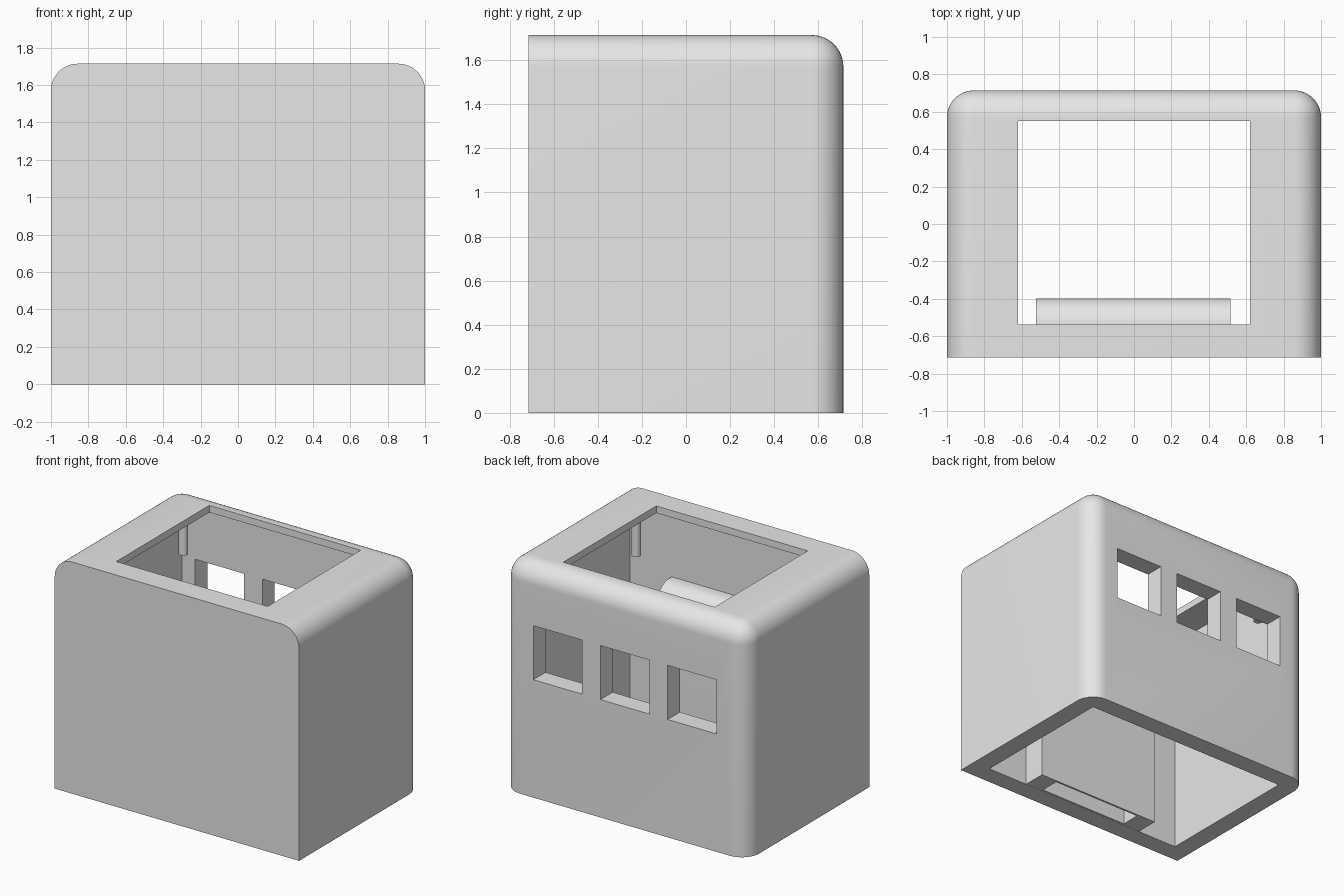
import bpy, bmesh
from mathutils import Matrix, Vector

cube = bpy.data.objects.get("Cube")
if cube:
    bpy.data.objects.remove(cube, do_unlink=True)

W, D, H = 1.0, 0.714, 1.714      # half width, half depth, height
WALL = 0.143
CEILING = 1.662

grey = bpy.data.materials.new("light grey")
grey.use_nodes = True
grey.diffuse_color = (0.8, 0.8, 0.8, 1)
grey.node_tree.nodes["Principled BSDF"].inputs["Base Color"].default_value = (0.8, 0.8, 0.8, 1)


def make_object(name, bm):
    bmesh.ops.recalc_face_normals(bm, faces=bm.faces)
    mesh = bpy.data.meshes.new(name)
    bm.to_mesh(mesh)
    bm.free()
    mesh.materials.append(grey)
    obj = bpy.data.objects.new(name, mesh)
    bpy.context.collection.objects.link(obj)
    return obj


def box(name, lo, hi, radius=0, rounded=None):
    """Box between two corners; edges chosen by the rounded(midpoint) rule get a fillet."""
    lo, hi = Vector(lo), Vector(hi)
    bm = bmesh.new()
    bmesh.ops.create_cube(bm, size=1)
    for v in bm.verts:
        v.co = Vector([lo[i] if v.co[i] < 0 else hi[i] for i in range(3)])
    if rounded:
        mid = (lo + hi) / 2
        edges = []
        for e in bm.edges:
            m = (e.verts[0].co + e.verts[1].co) / 2 - mid
            if rounded([0 if abs(c) < 1e-4 else (1 if c > 0 else -1) for c in m]):
                edges.append(e)
        bmesh.ops.bevel(bm, geom=edges, offset=radius, segments=12,
                        profile=0.5, affect='EDGES', clamp_overlap=False)
    return make_object(name, bm)


def activate(obj):
    bpy.ops.object.select_all(action='DESELECT')
    obj.select_set(True)
    bpy.context.view_layer.objects.active = obj


def cut(target, lo, hi):
    cutter = box("cutter", lo, hi)
    cutter.hide_render = True
    mod = target.modifiers.new("cut", 'BOOLEAN')
    mod.operation = 'DIFFERENCE'
    mod.solver = 'EXACT'
    mod.object = cutter
    activate(target)
    bpy.ops.object.modifier_apply(modifier=mod.name)
    bpy.data.objects.remove(cutter, do_unlink=True)


def smooth(obj):
    activate(obj)
    bpy.ops.object.shade_smooth_by_angle(angle=0.6)


# Shell: rounded at the back corners and around the roof, sharp at the front
def shell_edges(s):
    x, y, z = s
    return (y == 1 and z >= 0) or (z == 1 and x != 0)


shell = box("shell", (-W, -D, 0), (W, D, H), WALL, shell_edges)

# Hollow interior open at the bottom, then the roof opening
cut(shell, (-W + WALL, -D + WALL, -0.2), (W - WALL, D - WALL, CEILING))
cut(shell, (-0.62, -0.538, CEILING - 0.1), (0.62, 0.55, H + 0.1))

# Three square windows in the back wall
for x in (-0.55, 0, 0.55):
    cut(shell, (x - 0.2, D - WALL - 0.05, 0.872), (x + 0.2, D + 0.1, 1.272))
smooth(shell)

# Inner housing on the front wall, rounded on its top back edge, with a slot beneath
housing = box("front_housing", (-0.525, -D + WALL - 0.005, 0.001), (0.517, -0.397, 1.205),
              WALL, lambda s: s[1] == 1 and s[2] == 1)
cut(housing, (-0.373, -0.557, -0.1), (0.373, -0.412, 0.4))
smooth(housing)

# Short pegs hanging from the ceiling corners
for side, x in (("right", -0.765), ("left", 0.725)):
    for end, y in (("front", -0.455), ("back", 0.455)):
        bm = bmesh.new()
        bmesh.ops.create_cone(bm, cap_ends=True, segments=24, radius1=0.032, radius2=0.032,
                              depth=0.32, matrix=Matrix.Translation((x, y, 1.515)))
        smooth(make_object(f"peg_{end}_{side}", bm))
